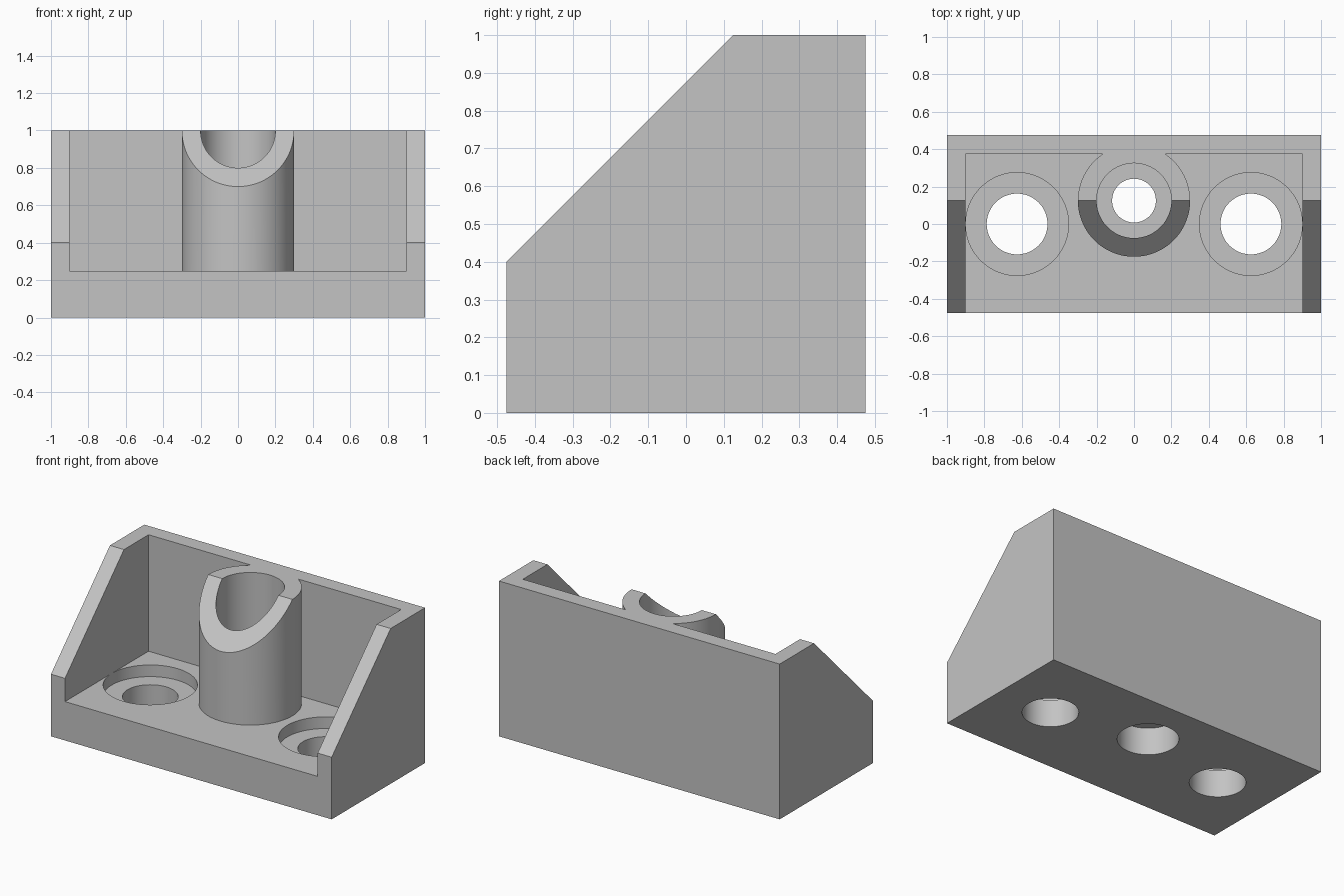
import bpy, bmesh, math
from mathutils import Matrix

cube = bpy.data.objects.get("Cube")
if cube:
    bpy.data.objects.remove(cube, do_unlink=True)

TUBE_Y = 0.125      # axis of the central tube
FLOOR = 0.25        # top of the base plate

grey = bpy.data.materials.new("light_grey")
grey.use_nodes = True
colour = (0.55, 0.55, 0.55, 1)
grey.diffuse_color = colour
grey.node_tree.nodes["Principled BSDF"].inputs["Base Color"].default_value = colour


def make_object(name, bm):
    bmesh.ops.recalc_face_normals(bm, faces=bm.faces)
    mesh = bpy.data.meshes.new(name)
    bm.to_mesh(mesh)
    bm.free()
    mesh.materials.append(grey)
    obj = bpy.data.objects.new(name, mesh)
    bpy.context.collection.objects.link(obj)
    return obj


def box(name, low, high):
    bm = bmesh.new()
    bmesh.ops.create_cube(bm, size=1)
    for v in bm.verts:
        v.co = [h if c > 0 else l for c, l, h in zip(v.co, low, high)]
    return make_object(name, bm)


def cylinder(name, x, y, radius, bottom, top, sides=96):
    bm = bmesh.new()
    bmesh.ops.create_cone(
        bm, cap_ends=True, segments=sides, radius1=radius, radius2=radius,
        depth=top - bottom,
        matrix=Matrix.Translation((x, y, (top + bottom) / 2))
        @ Matrix.Rotation(math.pi / sides, 4, 'Z'))
    return make_object(name, bm)


def subtract(target, cutter):
    cutter.hide_render = True
    mod = target.modifiers.new("cut", 'BOOLEAN')
    mod.operation = 'DIFFERENCE'
    mod.solver = 'EXACT'
    mod.object = cutter
    bpy.context.view_layer.objects.active = target
    bpy.ops.object.modifier_apply(modifier=mod.name)
    bpy.data.objects.remove(cutter, do_unlink=True)


# Solid bracket: side profile with a sloped front, extruded across the width
profile = [(-0.475, 0), (0.475, 0), (0.475, 1), (0.125, 1), (-0.475, 0.4)]
bm = bmesh.new()
face = bm.faces.new([bm.verts.new((-1, y, z)) for y, z in profile])
new = bmesh.ops.extrude_face_region(bm, geom=[face])["geom"]
bmesh.ops.translate(bm, vec=(2, 0, 0),
                    verts=[v for v in new if isinstance(v, bmesh.types.BMVert)])
bracket = make_object("mounting_bracket", bm)

# Open cavity that leaves the side walls, back wall and central tube standing
cavity = box("cavity_cutter", (-0.9, -0.8, FLOOR), (0.9, 0.375, 1.2))
subtract(cavity, cylinder("tube_keep", 0, TUBE_Y, 0.3, 0.1, 1.4))
subtract(bracket, cavity)

# Tube: wide upper bore, narrow through hole, recess underneath
subtract(bracket, cylinder("bore_cutter", 0, TUBE_Y, 0.2, FLOOR, 1.3))
subtract(bracket, cylinder("through_cutter", 0, TUBE_Y, 0.117, -0.1, 0.6))
subtract(bracket, cylinder("recess_cutter", 0, TUBE_Y, 0.177, -0.1, 0.175))

# Counterbored screw holes on both sides
for x in (-0.625, 0.625):
    subtract(bracket, cylinder("counterbore_cutter", x, 0, 0.275, 0.175, 0.3))
    subtract(bracket, cylinder("screw_hole_cutter", x, 0, 0.1625, -0.1, 0.4))

# Smooth round walls, crisp edges
bpy.ops.object.select_all(action='DESELECT')
bracket.select_set(True)
bpy.context.view_layer.objects.active = bracket
bpy.ops.object.shade_smooth_by_angle(angle=math.radians(25))
